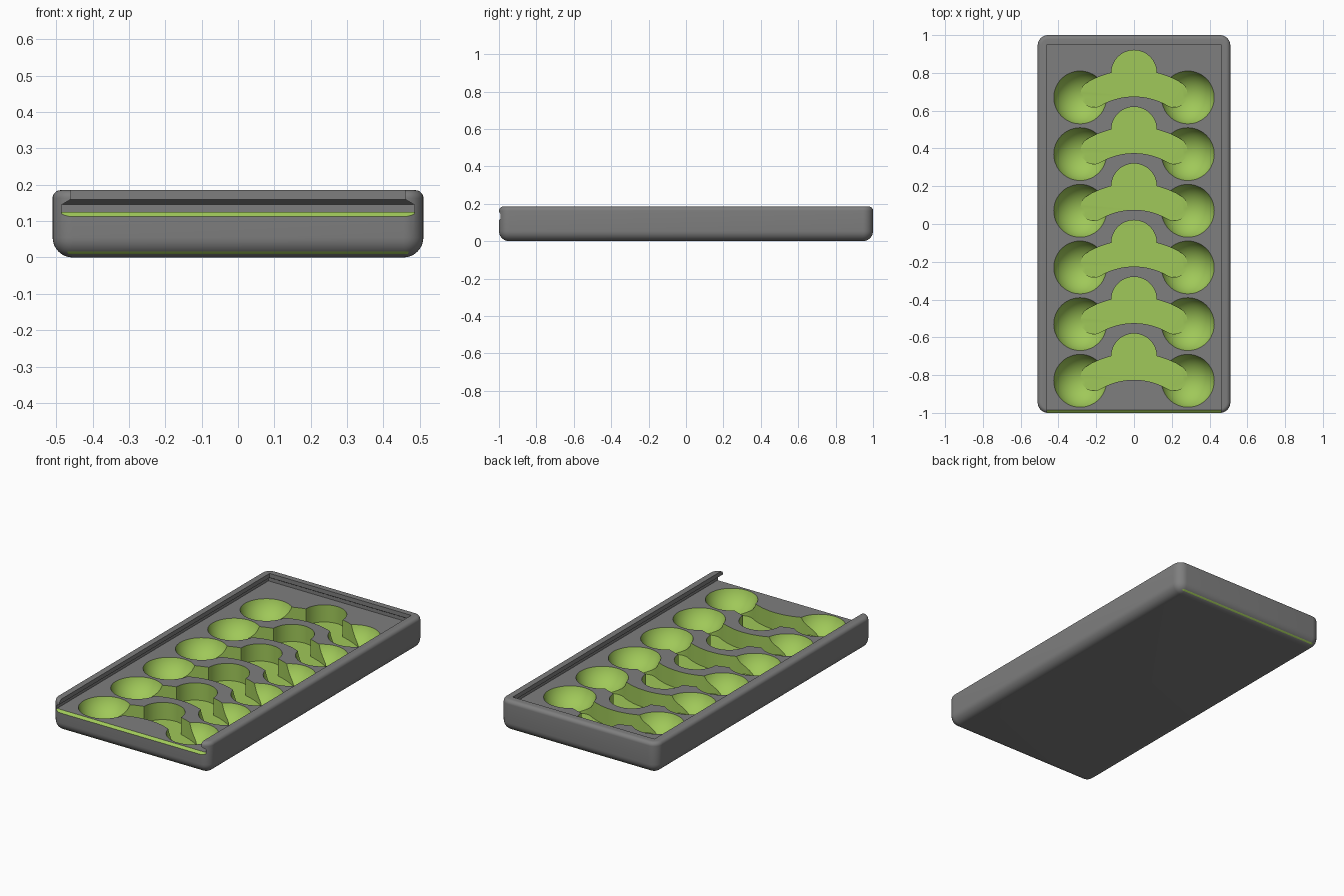
import bpy, bmesh, math
from math import sin, cos, pi, radians

if "Cube" in bpy.data.objects:
    bpy.data.objects.remove(bpy.data.objects["Cube"])

W, L, H = 0.51, 1.0, 0.185       # half width, half length, height
FLOOR = 0.125                    # deck level inside the lid slot
ROWS = [0.67 - 0.3 * i for i in range(6)]


def material(name, rgb):
    m = bpy.data.materials.new(name)
    m.diffuse_color = (*rgb, 1)
    m.use_nodes = True
    m.node_tree.nodes["Principled BSDF"].inputs["Base Color"].default_value = m.diffuse_color
    return m


def loft(bm, rings):
    """Skin a stack of equal-length closed rings and cap both ends."""
    vs = [[bm.verts.new(p) for p in r] for r in rings]
    n = len(vs[0])
    for a, b in zip(vs, vs[1:]):
        for i in range(n):
            j = (i + 1) % n
            bm.faces.new((a[i], a[j], b[j], b[i]))
    bm.faces.new(vs[0][::-1])
    bm.faces.new(vs[-1])


def finish(bm, name):
    bmesh.ops.recalc_face_normals(bm, faces=bm.faces)
    me = bpy.data.meshes.new(name)
    bm.to_mesh(me)
    bm.free()
    ob = bpy.data.objects.new(name, me)
    bpy.context.collection.objects.link(ob)
    return ob


def rounded_ring(inset, z, radius=0.055, seg=8):
    r = max(radius - inset, 0.001)
    pts = []
    for k, (sx, sy) in enumerate([(1, 1), (-1, 1), (-1, -1), (1, -1)]):
        cx, cy = sx * (W - inset - r), sy * (L - inset - r)
        for i in range(seg + 1):
            a = (k + i / seg) * pi / 2
            pts.append((cx + r * cos(a), cy + r * sin(a), z))
    return pts


# Tray body: rounded block with a large bottom fillet and a small top one
bm = bmesh.new()
rb, rt, n = 0.055, 0.022, 8
rings = []
for i in range(n + 1):
    a = i / n * pi / 2
    rings.append(rounded_ring(rb * (1 - sin(a)), rb * (1 - cos(a))))
for i in range(n + 1):
    a = i / n * pi / 2
    rings.append(rounded_ring(rt * (1 - cos(a)), H - rt + rt * sin(a)))
loft(bm, rings)
tray = finish(bm, "tray")

# Lid slot cutter: undercut rails on three sides, open at the front
bm = bmesh.new()
loft(bm, [[(-x, -1.1, z), (x, -1.1, z), (x, y, z), (-x, y, z)]
          for x, y, z in [(0.485, 0.975, FLOOR), (0.485, 0.975, 0.145),
                          (0.46, 0.95, 0.16), (0.46, 0.95, 0.25)]])
slot = finish(bm, "slot_cutter")

# Front lip chamfer cutter
bm = bmesh.new()
loft(bm, [[(x, -1.02, 0.0947), (x, -0.983, 0.127), (x, -1.02, 0.127)]
          for x in (-0.485, 0.485)])
chamfer = finish(bm, "lip_cutter")

# Bowl cutters: two round bowls per row
bm = bmesh.new()
for y in ROWS:
    for s in (-1, 1):
        res = bmesh.ops.create_uvsphere(bm, u_segments=48, v_segments=32, radius=0.1466)
        bmesh.ops.translate(bm, verts=res["verts"], vec=(s * 0.285, y, 0.1686))
bowls = finish(bm, "bowl_cutter")


# Curved pocket outline: a bent bar with round ends and a knob on its crown
def pocket_outline(y, n=16):
    cy, r_in, r_out, end = y - 0.35, 0.355, 0.495, radians(30)
    mid, cap = (r_in + r_out) / 2, (r_out - r_in) / 2
    knob_r, knob_y = 0.12, y + 0.13
    join = math.asin(knob_r / r_out)
    half = []                                  # right half, bottom to top
    for i in range(n):
        a = end * i / n
        half.append((r_in * sin(a), cy + r_in * cos(a)))
    ex, ey = mid * sin(end), cy + mid * cos(end)
    for i in range(n):                         # end cap
        a = -pi / 2 - end + pi * i / n
        half.append((ex + cap * cos(a), ey + cap * sin(a)))
    for i in range(n):                         # outer edge
        a = end + (join - end) * i / n
        half.append((r_out * sin(a), cy + r_out * cos(a)))
    for i in range(n + 1):                     # knob
        a = pi / 2 * i / n
        half.append((knob_r * cos(a), knob_y + knob_r * sin(a)))
    return half + [(-px, py) for px, py in half[-2:0:-1]]


bm = bmesh.new()
for y in ROWS:
    out = pocket_outline(y)
    loft(bm, [[(px, py, z) for px, py in out] for z in (0.024, 0.15)])
pockets = finish(bm, "pocket_cutter")

# Cut everything out of the tray
bpy.context.view_layer.objects.active = tray
tray.select_set(True)
for cutter in (slot, chamfer, bowls, pockets):
    mod = tray.modifiers.new(cutter.name, 'BOOLEAN')
    mod.operation = 'DIFFERENCE'
    mod.solver = 'EXACT'
    mod.object = cutter
    bpy.ops.object.modifier_apply(modifier=mod.name)
    bpy.data.objects.remove(cutter, do_unlink=True)

# Colours: grey shell, green hollows and front lip
tray.data.materials.clear()
tray.data.materials.append(material("grey", (0.21, 0.21, 0.21)))
tray.data.materials.append(material("green", (0.35, 0.58, 0.10)))
for p in tray.data.polygons:
    c, nz = p.center, p.normal.z
    hollow = abs(c.x) < 0.47 and abs(c.y) < 0.98 and 0.01 < c.z < FLOOR - 0.0005
    lip = c.y < -0.97 and 0.1 < c.z < FLOOR - 0.0005 and nz > 0.3
    p.material_index = 1 if hollow or lip else 0

bpy.ops.object.shade_smooth_by_angle(angle=radians(30))
